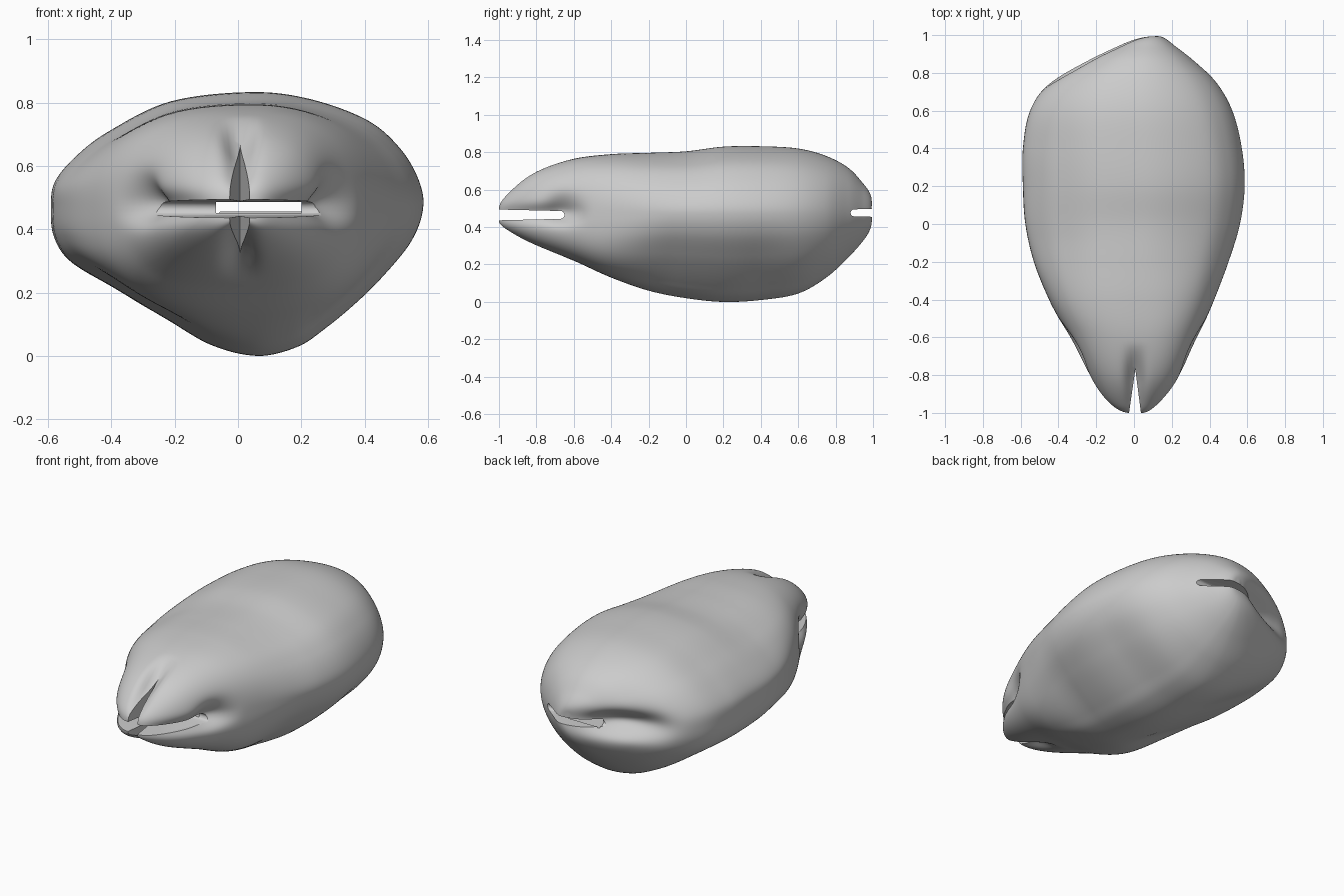
import bpy, bmesh, math
from mathutils import Vector

cube = bpy.data.objects.get("Cube")
if cube:
    bpy.data.objects.remove(cube, do_unlink=True)

grey = bpy.data.materials.new("plain grey")
grey.use_nodes = True
grey.diffuse_color = (0.6, 0.6, 0.6, 1)
grey.node_tree.nodes["Principled BSDF"].inputs["Base Color"].default_value = (0.6, 0.6, 0.6, 1)

# Stations along the length: y, x min, x max, z bottom, z top
STATIONS = [
    (-1, -.03, .05, .42, .51),
    (-.95, -.14, .14, .375, .59),
    (-.8, -.245, .25, .3, .7),
    (-.6, -.345, .34, .22, .765),
    (-.4, -.45, .425, .13, .79),
    (-.2, -.53, .5, .06, .797),
    (0, -.575, .56, .02, .805),
    (.2, -.588, .585, 0, .83),
    (.4, -.588, .57, .01, .832),
    (.6, -.55, .52, .045, .82),
    (.75, -.45, .435, .13, .78),
    (.87, -.28, .31, .24, .715),
    (.95, -.13, .21, .33, .63),
    (1, .05, .12, .45, .53),
]
# Middle cross-section, scaled to one unit each way: domed top, keel below
SECTION = [
    (1, 0), (.97, .25), (.86, .52), (.67, .76), (.34, .94), (0, 1),
    (-.4, .92), (-.7, .67), (-.87, .45), (-.98, .22), (-1, 0), (-.985, -.2),
    (-.9, -.37), (-.68, -.55), (-.42, -.76), (-.2, -.93), (.03, -1),
    (.26, -.94), (.42, -.82), (.6, -.65), (.76, -.47), (.93, -.23),
]
KEYS = [math.acos(-s[0]) for s in STATIONS]
RINGS, SIDES = 150, 176
SLIT_Z = .47


def hermite(p, q, m, n, t):
    return (p * (1 + 2 * t) * (1 - t) ** 2 + m * t * (1 - t) ** 2
            + q * t * t * (3 - 2 * t) - n * t * t * (1 - t))


def sample(s, col):
    """Smooth interpolation of one station column at parameter s."""
    n = len(KEYS)
    i = max(k for k in range(n - 1) if KEYS[k] <= s + 1e-9)

    def slope(k):
        a, b = max(k - 1, 0), min(k + 1, n - 1)
        return (STATIONS[b][col] - STATIONS[a][col]) / (KEYS[b] - KEYS[a])
    h = KEYS[i + 1] - KEYS[i]
    return hermite(STATIONS[i][col], STATIONS[i + 1][col],
                   h * slope(i), h * slope(i + 1), (s - KEYS[i]) / h)


def section_points():
    """Closed smooth curve through the cross-section points."""
    n = len(SECTION)
    pts = [Vector(p) for p in SECTION]
    for k in range(SIDES):
        i, t = divmod(k * n / SIDES, 1)
        a, b, c, d = (pts[(int(i) + j) % n] for j in (-1, 0, 1, 2))
        yield hermite(b, c, (c - a) / 2, (d - b) / 2, t)


def boxy(p):
    """Rounded-box outline in the direction of p, fuller below the slit."""
    power = .8 if p.y > 0 else .72
    return Vector(math.copysign(abs(v) ** power, v) for v in p.normalized())


def bell(v, width):
    return math.exp(-(v / width) ** 2)


def ramp(v, start, end):
    t = min(max((v - start) / (end - start), 0), 1)
    return t * t * (3 - 2 * t)


def dent(p):
    """Press the soft hollows around the slits into the surface."""
    front = ramp(p.y, -.5, -.72)
    side = front * bell(p.z - SLIT_Z, .045) * .16
    pit = bell(p.y + .67, .09) * bell(p.z - SLIT_Z - .035, .07) * .15
    crease = ramp(p.y, -.62, -.85) * bell(p.x - .005, .045) * .3
    back = ramp(p.y, .66, .82) * bell(p.z - .49, .07) * bell(p.x + .2, .2)
    p.x *= 1 - side - pit
    p.z += (SLIT_Z - p.z) * crease
    p.x += .05 * back
    p.y -= .09 * back
    return p


# Body: keeled in the middle, fuller lobes at the front, rounder at the back
outline = list(section_points())
bm = bmesh.new()
rings = []
for r in range(RINGS):
    s = math.pi * r / (RINGS - 1)
    y = -math.cos(s)
    x0, x1, z0, z1 = (sample(s, c) for c in range(1, 5))
    cx = (x0 + x1) / 2 + .05 * math.sin(s)
    ring = []
    for p in outline:
        shape = p.lerp(boxy(p), ramp(y, -.05, -.55))
        u, v = shape.lerp(p.normalized(), .7 * ramp(y, .35, .8))
        x = cx + u * (x1 - cx if u > 0 else cx - x0)
        z = SLIT_Z + v * (z1 - SLIT_Z if v > 0 else SLIT_Z - z0)
        ring.append(bm.verts.new(dent(Vector((x, y, z)))))
    rings.append(ring)
for a, b in zip(rings, rings[1:]):
    for k in range(SIDES):
        m = (k + 1) % SIDES
        bm.faces.new((a[k], a[m], b[m], b[k]))
for ring in (rings[0], rings[-1]):
    centre = bm.verts.new(sum((v.co for v in ring), Vector()) / SIDES)
    for k in range(SIDES):
        bm.faces.new((ring[k], ring[(k + 1) % SIDES], centre))
bmesh.ops.recalc_face_normals(bm, faces=bm.faces)
mesh = bpy.data.meshes.new("body")
bm.to_mesh(mesh)
bm.free()
body = bpy.data.objects.new("body", mesh)
bpy.context.collection.objects.link(body)
mesh.materials.append(grey)


def cut(name, shape, axis, low, high):
    """Cut a prism with the given outline, extruded along an axis, out of the body."""
    def place(u, v, w):
        return (w, u, v) if axis == "x" else (u, v, w)
    cm = bmesh.new()
    base = cm.faces.new([cm.verts.new(place(u, v, low)) for u, v in shape])
    made = bmesh.ops.extrude_face_region(cm, geom=[base])["geom"]
    move = Vector(place(0, 0, high - low))
    bmesh.ops.translate(cm, vec=move, verts=[g for g in made if isinstance(g, bmesh.types.BMVert)])
    bmesh.ops.recalc_face_normals(cm, faces=cm.faces)
    me = bpy.data.meshes.new(name)
    cm.to_mesh(me)
    cm.free()
    me.materials.append(grey)
    tool = bpy.data.objects.new(name, me)
    tool.hide_render = True
    bpy.context.collection.objects.link(tool)
    mod = body.modifiers.new(name, "BOOLEAN")
    mod.operation, mod.solver, mod.object = "DIFFERENCE", "EXACT", tool
    bpy.context.view_layer.objects.active = body
    bpy.ops.object.modifier_apply(modifier=name)
    bpy.data.objects.remove(tool, do_unlink=True)


def slot(mouth, end, mid, half, flare):
    """Slot outline in y and z with a round inner end."""
    way = math.copysign(1, end - mouth)
    pts = [(mouth, mid - half - flare), (mouth, mid + half + flare)]
    for k in range(9):
        a = math.pi * (.5 - k / 8)
        pts.append((end + way * half * (math.cos(a) - 1), mid + half * math.sin(a)))
    return pts


# Slits at both ends, the notch between the front lobes and the inner passage
cut("front_slit", slot(-1.05, -.65, .465, .021, .009), "x", -.8, .8)
cut("front_notch", [(-.032, -1.04), (.042, -1.04), (.007, -.77)], "z", -.1, 1.1)
cut("back_slit", slot(1.05, .88, .476, .019, .003), "x", -.8, .8)
cut("passage", [(-.07, -.7), (.2, -.7), (.2, .92), (-.07, .92)], "z", .451, .492)

# Smooth shading with crisp slit edges
bpy.ops.object.select_all(action="DESELECT")
body.select_set(True)
bpy.context.view_layer.objects.active = body
bpy.ops.object.shade_smooth_by_angle(angle=math.radians(40))
